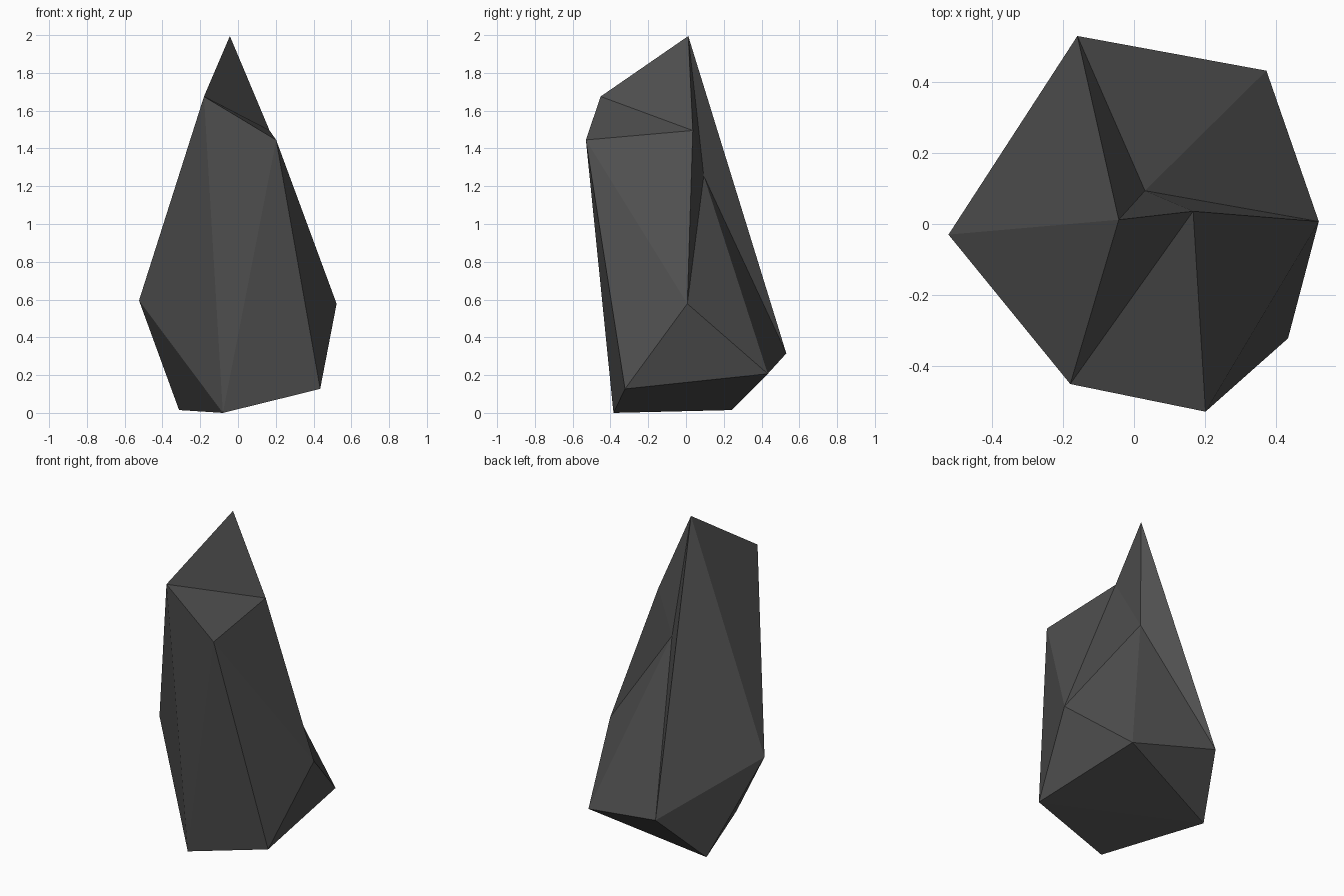
import bpy
import bmesh

if "Cube" in bpy.data.objects:
    bpy.data.objects.remove(bpy.data.objects["Cube"])

# Rock: a distorted icosahedron - peak, two staggered rings of five, base point
PEAK = (-0.043, 0.012, 2.0)
UPPER = [(-0.524, -0.03, 0.6), (-0.18, -0.452, 1.68), (0.167, 0.036, 1.5),
         (0.031, 0.094, 1.26), (-0.16, 0.531, 0.32)]
LOWER = [(-0.08, -0.384, 0.005), (0.202, -0.53, 1.45), (0.522, 0.007, 0.583),
         (0.374, 0.433, 0.212), (-0.312, 0.243, 0.02)]
BASE = (0.435, -0.323, 0.132)

bm = bmesh.new()
peak, base = bm.verts.new(PEAK), bm.verts.new(BASE)
up = [bm.verts.new(p) for p in UPPER]
low = [bm.verts.new(p) for p in LOWER]
for i in range(5):
    j = (i + 1) % 5
    bm.faces.new((peak, up[i], up[j]))       # cap
    bm.faces.new((up[i], low[i], up[j]))     # side pointing down
    bm.faces.new((low[i], low[j], up[j]))    # side pointing up
    bm.faces.new((base, low[j], low[i]))     # underside
bmesh.ops.recalc_face_normals(bm, faces=bm.faces)

# Stand on the ground
lowest = min(v.co.z for v in bm.verts)
bmesh.ops.translate(bm, verts=bm.verts, vec=(0, 0, -lowest))

mesh = bpy.data.meshes.new("rock")
bm.to_mesh(mesh)
bm.free()
rock = bpy.data.objects.new("rock", mesh)
bpy.context.collection.objects.link(rock)

# Dark grey stone
stone = bpy.data.materials.new("dark grey stone")
stone.diffuse_color = (0.08, 0.08, 0.08, 1)
stone.use_nodes = True
stone.node_tree.nodes["Principled BSDF"].inputs["Base Color"].default_value = stone.diffuse_color
mesh.materials.append(stone)
